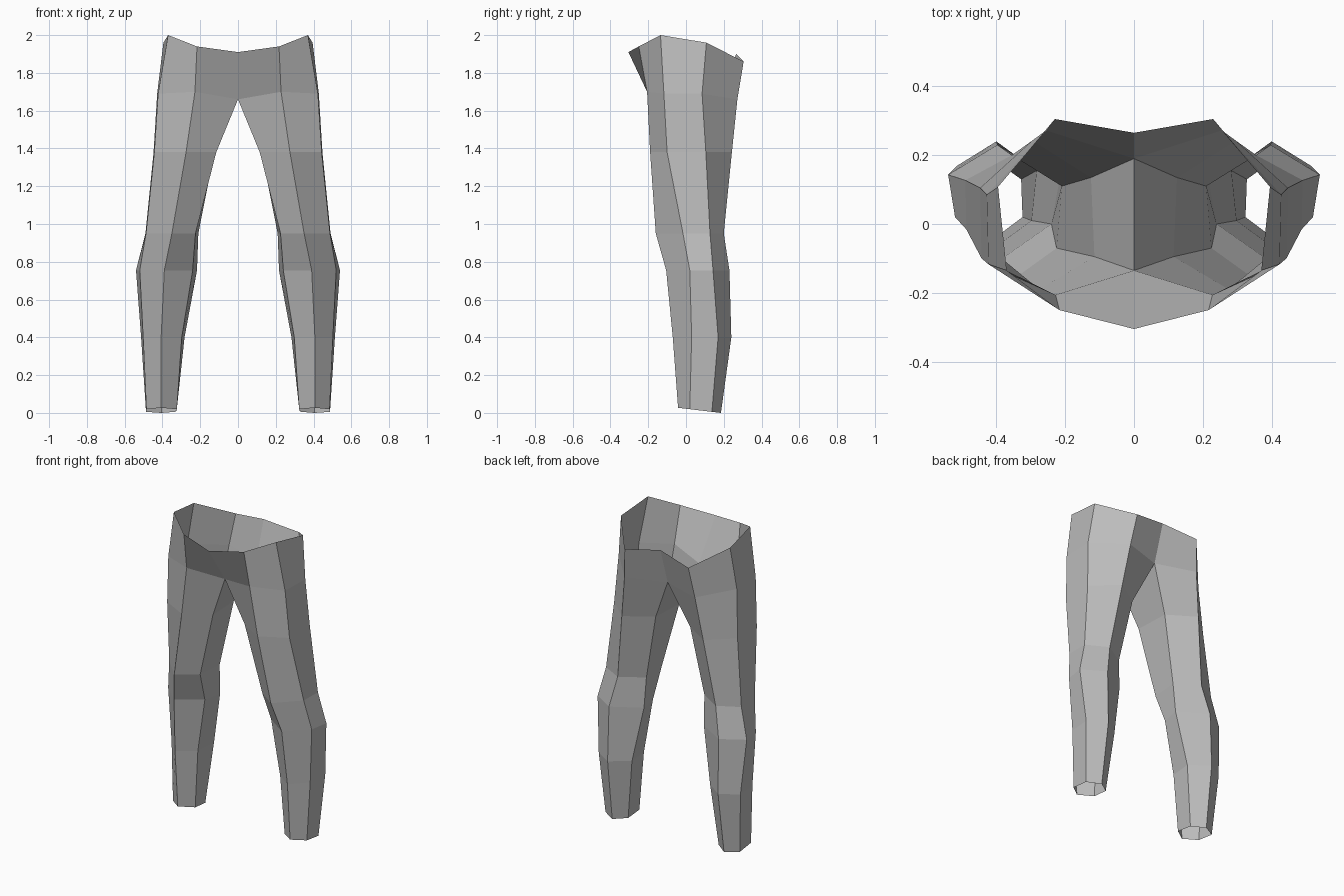
import bpy
import bmesh

cube = bpy.data.objects.get("Cube")
if cube:
    bpy.data.objects.remove(cube, do_unlink=True)

# Single cloth colour
cloth = bpy.data.materials.new("grey_cloth")
cloth.use_nodes = True
GREY = (0.5, 0.5, 0.5, 1.0)
cloth.diffuse_color = GREY
cloth.node_tree.nodes["Principled BSDF"].inputs["Base Color"].default_value = GREY

# Cross-sections of the left half, each running:
# inner front, front, outer front, outer back, back, inner back
waist = [(0, -0.305, 1.91), (0.217, -0.25, 1.94), (0.37, -0.135, 2.0),
         (0.395, 0.108, 1.96), (0.23, 0.305, 1.86), (0, 0.265, 1.90)]
hip = [(0, -0.135, 1.66), (0.228, -0.206, 1.70), (0.423, -0.117, 1.69),
       (0.428, 0.085, 1.69), (0.255, 0.272, 1.66), (0, 0.19, 1.66)]

# Leg sections: height, tilt along y, outline
legs = [
    (1.38, 0, [(0.115, -0.095), (0.275, -0.19), (0.443, -0.1),
               (0.447, 0.105), (0.295, 0.243), (0.125, 0.135)]),
    (0.95, 0, [(0.225, -0.07), (0.35, -0.16), (0.487, -0.016),
               (0.49, 0.127), (0.355, 0.2), (0.21, 0.11)]),
    (0.755, 0, [(0.24, 0.0), (0.39, -0.105), (0.52, 0.02),
                (0.54, 0.143), (0.397, 0.23), (0.217, 0.125)]),
    (0.40, 0, [(0.298, 0.01), (0.407, -0.07), (0.502, 0.03),
               (0.513, 0.17), (0.4, 0.24), (0.283, 0.155)]),
    (0.022, -0.12, [(0.324, 0.02), (0.407, -0.042), (0.485, 0.02),
                    (0.487, 0.137), (0.405, 0.185), (0.328, 0.13)]),
]
rings = [waist, hip]
rings += [[(x, y, z + tilt * y) for x, y in outline] for z, tilt, outline in legs]

# Skin the sections; the waist band stays open along the centre line
bm = bmesh.new()
loops = [[bm.verts.new(co) for co in ring] for ring in rings]
for level, (up, low) in enumerate(zip(loops, loops[1:])):
    for i in range(5 if level == 0 else 6):
        j = (i + 1) % 6
        bm.faces.new((up[i], low[i], low[j], up[j]))

mesh = bpy.data.meshes.new("trousers")
bm.to_mesh(mesh)
bm.free()
mesh.materials.append(cloth)
trousers = bpy.data.objects.new("trousers", mesh)
bpy.context.collection.objects.link(trousers)

# Right half
mirror = trousers.modifiers.new("mirror", 'MIRROR')
mirror.use_axis = (True, False, False)
mirror.use_mirror_merge = True
mirror.merge_threshold = 0.001
